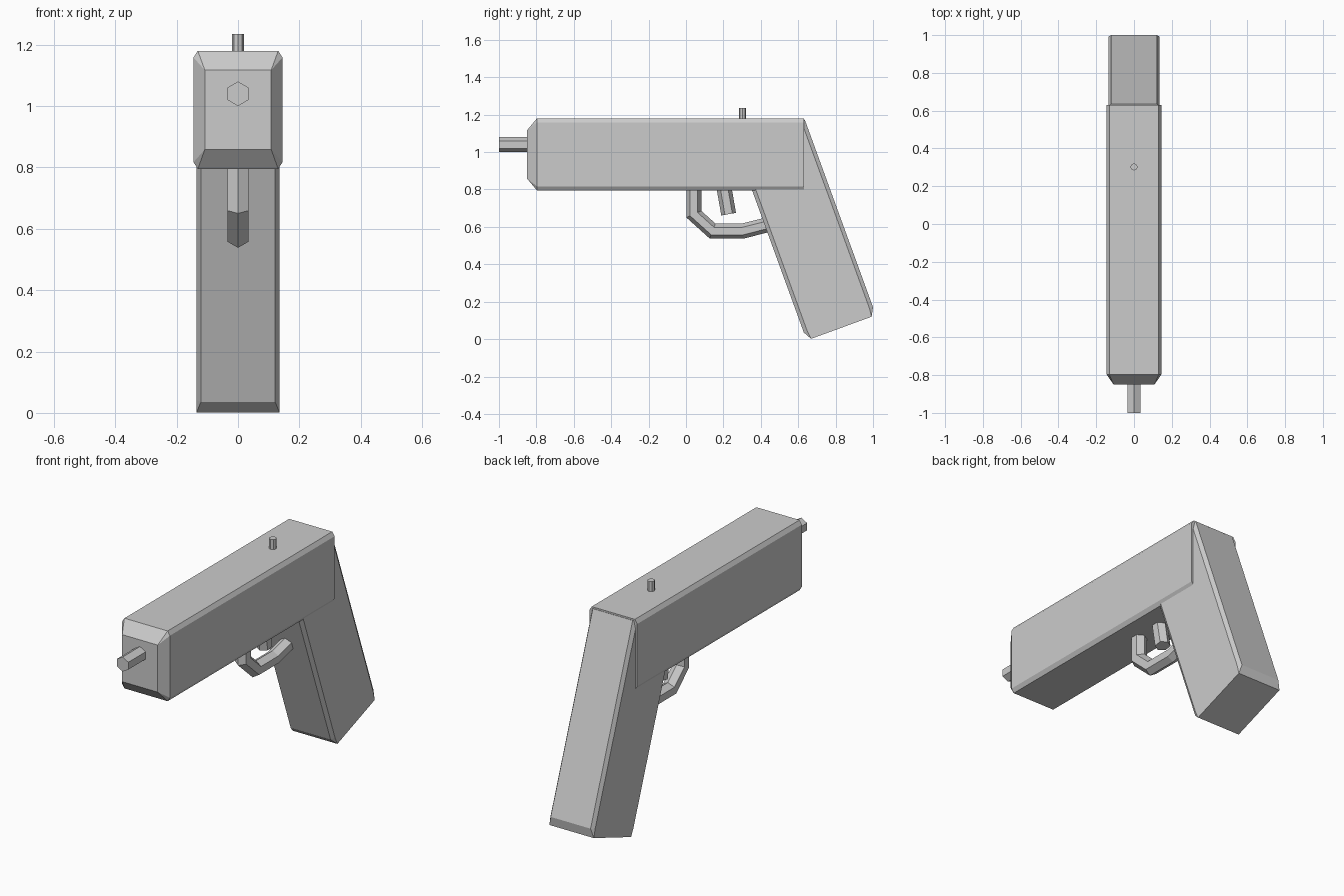
import bpy, bmesh, math
from mathutils import Vector

if "Cube" in bpy.data.objects:
    bpy.data.objects.remove(bpy.data.objects["Cube"])


def loft(name, rings):
    """Skin a list of equal-length closed rings and cap both ends."""
    bm = bmesh.new()
    vs = [[bm.verts.new(p) for p in ring] for ring in rings]
    n = len(rings[0])
    for a, b in zip(vs, vs[1:]):
        for i in range(n):
            j = (i + 1) % n
            bm.faces.new((a[i], a[j], b[j], b[i]))
    bm.faces.new(vs[0][::-1])
    bm.faces.new(vs[-1])
    bmesh.ops.remove_doubles(bm, verts=bm.verts, dist=1e-5)
    bmesh.ops.recalc_face_normals(bm, faces=bm.faces)
    mesh = bpy.data.meshes.new(name)
    bm.to_mesh(mesh)
    bm.free()
    obj = bpy.data.objects.new(name, mesh)
    bpy.context.collection.objects.link(obj)
    return obj


def octagon(w, h, cw, ch):
    """Rectangle with half sizes w, h and chamfered corners."""
    return [(w, h - ch), (w - cw, h), (cw - w, h), (-w, h - ch),
            (-w, ch - h), (cw - w, -h), (w - cw, -h), (w, ch - h)]


def hex_tube(name, path, r):
    """Mitred six-sided tube along a (y, z) path in the centre plane."""
    pts = [Vector(p) for p in path]
    rings = []
    for i, p in enumerate(pts):
        d_in = (p - pts[max(i - 1, 0)]).normalized()
        d_out = (pts[min(i + 1, len(pts) - 1)] - p).normalized()
        t = (d_in + d_out).normalized()
        grow = 1 / t.dot(d_out if d_out.length else d_in)
        side = Vector((-t.y, t.x)) * grow
        ring = []
        for k in range(6):
            a = k * math.pi / 3
            q = p + side * r * math.cos(a)
            ring.append((r * math.sin(a), q.x, q.y))
        rings.append(ring)
    return loft(name, rings)


# Upper body, tapered at the front
def body_ring(y, section):
    return [(x, y, 0.9875 + z) for x, z in section]


body = octagon(0.145, 0.1925, 0.014, 0.022)
loft("upper_body", [body_ring(0.63, body), body_ring(-0.797, body),
                    body_ring(-0.85, octagon(0.108, 0.129, 0, 0))])

# Handle, raked back by 20 degrees
S, C = math.sin(math.radians(20)), math.cos(math.radians(20))


def grip_ring(d, section):
    return [(x, C * (0.801 + p) + S * d, S * (0.801 + p) - C * d)
            for x, p in section]


grip = octagon(0.135, 0.197, 0.014, 0.02)
loft("handle", [grip_ring(-0.885, grip), grip_ring(0.182, grip),
                grip_ring(0.227, octagon(0.135, 0.172, 0, 0))])

# Barrel tip, trigger and trigger guard
hex_tube("barrel_tip", [(-0.80, 1.04), (-1.0, 1.04)], 0.04)
hex_tube("trigger", [(0.198, 0.84), (0.228, 0.668)], 0.04)
hex_tube("trigger_guard", [(0.042, 0.83), (0.042, 0.668), (0.142, 0.578),
                           (0.305, 0.578), (0.47, 0.62)], 0.04)

# Sight pin
bpy.ops.mesh.primitive_cylinder_add(vertices=8, radius=0.019, depth=0.085,
                                    location=(0, 0.302, 1.1925))
bpy.context.object.name = "sight_pin"
